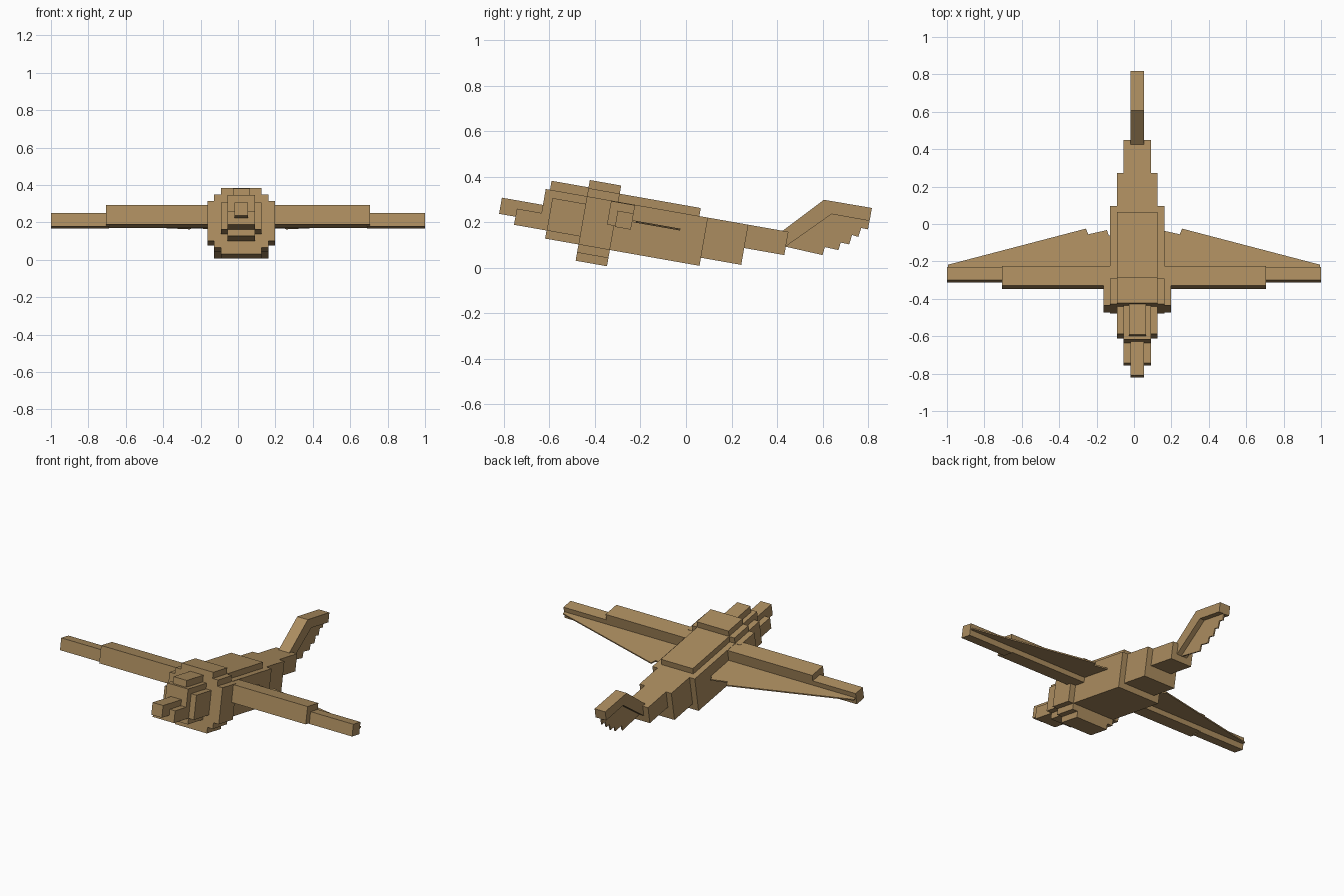
import bpy, bmesh, math
from mathutils import Matrix

if "Cube" in bpy.data.objects:
    bpy.data.objects.remove(bpy.data.objects["Cube"])

G = 0.0363                      # block unit
CX = 0.0175                     # body centre line
TILT = Matrix.Rotation(math.radians(-10), 4, 'X')

tan = bpy.data.materials.new("tan")
tan.diffuse_color = (0.41, 0.265, 0.115, 1)
tan.use_nodes = True
tan.node_tree.nodes["Principled BSDF"].inputs["Base Color"].default_value = tan.diffuse_color


def finish(name, bm):
    bmesh.ops.recalc_face_normals(bm, faces=bm.faces)
    mesh = bpy.data.meshes.new(name)
    bm.to_mesh(mesh)
    bm.free()
    mesh.materials.append(tan)
    ob = bpy.data.objects.new(name, mesh)
    bpy.context.collection.objects.link(ob)
    return ob


def box(name, x, y, z):
    """Block from min/max pairs, tilted nose-up with the whole model."""
    bm = bmesh.new()
    bmesh.ops.create_cube(bm, size=1)
    for v in bm.verts:
        for i, (a, b) in enumerate((x, y, z)):
            v.co[i] = a if v.co[i] < 0 else b
    bm.transform(TILT)
    return finish(name, bm)


def block(name, half, y, z):
    """Block centred on the body, half width in units."""
    return box(name, (CX - half * G, CX + half * G), y, z)


def slab(name, pts, offset, matrix=None):
    """Extrude a flat outline of 3D points along an offset."""
    bm = bmesh.new()
    face = bm.faces.new([bm.verts.new(p) for p in pts])
    ext = bmesh.ops.extrude_face_region(bm, geom=[face])
    bmesh.ops.translate(bm, vec=offset,
                        verts=[e for e in ext["geom"] if isinstance(e, bmesh.types.BMVert)])
    if matrix:
        bm.transform(matrix)
    return finish(name, bm)


# Body, stepping down toward the tail
block("body", 4, (-0.36, 0.057), (0.018, 0.233))
block("back_ridge", 3, (-0.36, 0.0185), (0.22, 0.269))
block("rear_body", 3, (0.05, 0.237), (0.054, 0.233))
block("tail_base", 2, (0.23, 0.416), (0.129, 0.233))

# Stepped collar
for i, half in enumerate((5, 4, 3)):
    block("collar_%d" % (i + 1), half, (-0.483, -0.343),
          (0.018 - i * G, 0.233 + i * G))

# Head
block("head", 3, (-0.631, -0.47), (0.054, 0.199))
block("head_core", 2, (-0.632, -0.47), (0.018, 0.233))
block("face", 2, (-0.667, -0.62), (0.054, 0.233))
block("crest", 1.25, (-0.648, -0.47), (0.22, 0.273))
block("upper_beak", 1, (-0.85, -0.65), (0.09, 0.162))
block("lower_beak", 2, (-0.777, -0.62), (0.054, 0.126))

# Wings: two beams and a thin feather sheet on each side
for side, s in (("right", 1), ("left", -1)):
    box(side + "_inner_wing", sorted((s * 0.1, s * 0.707)), (-0.375, -0.268), (0.126, 0.231))
    box(side + "_outer_wing", sorted((s * 0.69, s * 1.0)), (-0.339, -0.268), (0.122, 0.194))
    outline = [(0.1, -0.28), (0.995, -0.28), (0.995, -0.25), (0.257, -0.054),
               (0.245, -0.085), (0.145, -0.062), (0.135, -0.09), (0.1, -0.09)]
    slab(side + "_feathers", [(s * x, y, 0.156) for x, y in outline], (0, 0, 0.008), TILT)

# Tail: thick bent arm with a thin stepped feather sheet below
arm = [(0.42, 0.158), (0.606, 0.298), (0.817, 0.262), (0.807, 0.205), (0.64, 0.235), (0.437, 0.092)]
slab("tail_arm", [(CX - G, y, z) for y, z in arm], (2 * G, 0, 0))
feathers = [(0.437, 0.092), (0.60, 0.055), (0.61, 0.09), (0.67, 0.077), (0.68, 0.11),
            (0.717, 0.102), (0.73, 0.143), (0.757, 0.135), (0.77, 0.174),
            (0.80, 0.168), (0.807, 0.208), (0.64, 0.238)]
slab("tail_feathers", [(CX - 0.004, y, z) for y, z in feathers], (0.008, 0, 0))
